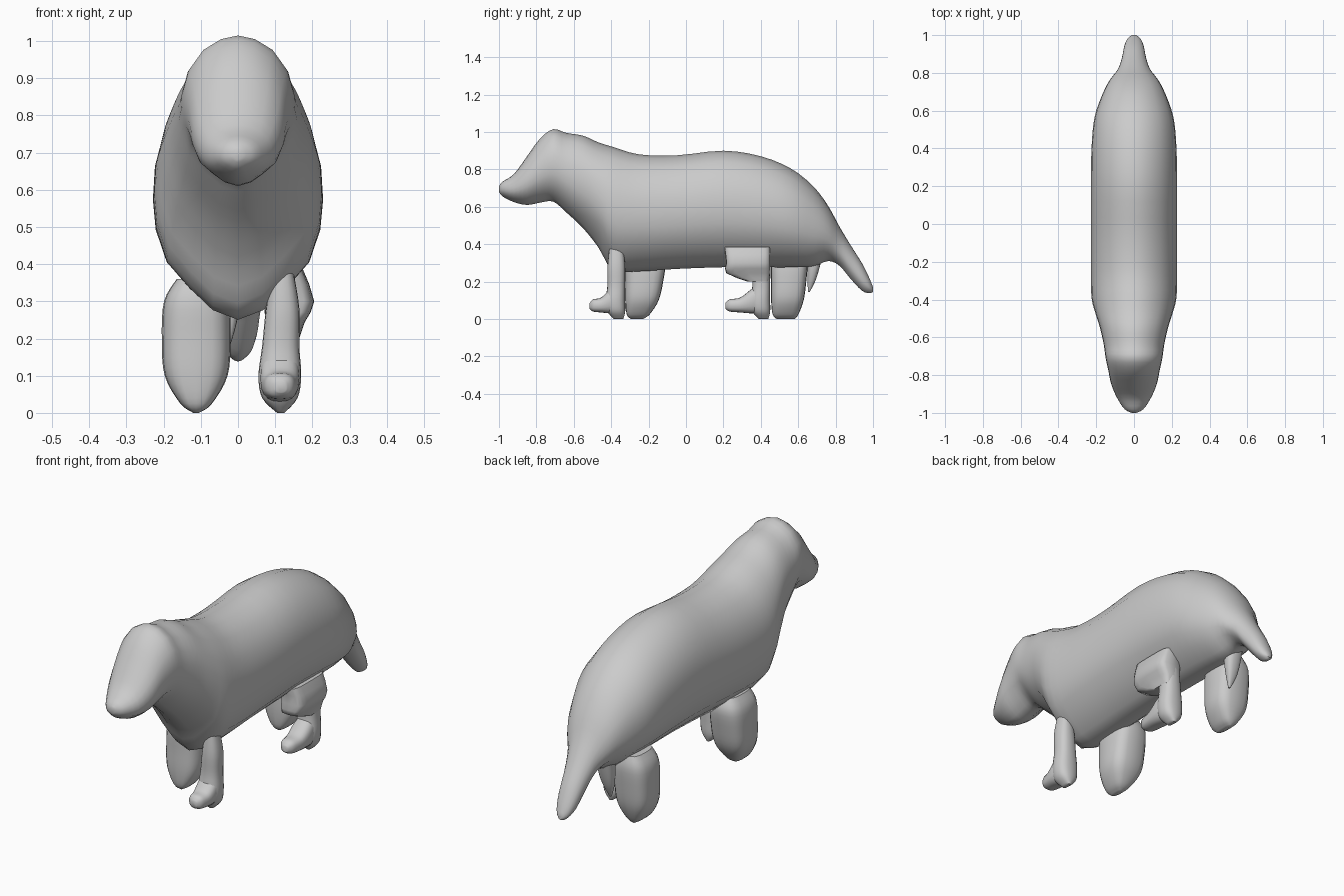
import bpy
import bmesh
import math

cube = bpy.data.objects.get("Cube")
if cube:
    bpy.data.objects.remove(cube, do_unlink=True)

# One plain grey for the whole animal
grey = bpy.data.materials.new("plain grey")
grey.use_nodes = True
grey.diffuse_color = (0.6, 0.6, 0.6, 1)
grey.node_tree.nodes["Principled BSDF"].inputs["Base Color"].default_value = grey.diffuse_color


def smooth_path(stations, steps):
    """Pass a soft curve through every station."""
    last = len(stations) - 1
    result = []
    for i in range(last):
        quad = [stations[min(max(i + k, 0), last)] for k in (-1, 0, 1, 2)]
        for s in range(steps):
            t = s / steps
            result.append([
                b + t / 2 * (c - a + t * (2 * a - 5 * b + 4 * c - d + t * (3 * (b - c) + d - a)))
                for a, b, c, d in zip(*quad)])
    result.append(stations[last])
    return result


def rounded_ring(power, sides=20):
    """Unit outline between a circle and a square."""
    ring = []
    for i in range(sides):
        angle = math.tau * i / sides
        c, s = math.cos(angle), math.sin(angle)
        ring.append((math.copysign(abs(c) ** power, c), math.copysign(abs(s) ** power, s)))
    return ring


def loft(name, axis, stations, ring, steps=4):
    """Skin sections given as (position, low u, high u, low v, high v)."""
    bm = bmesh.new()
    loops = []
    for pos, u0, u1, v0, v1 in smooth_path(stations, steps):
        loop = []
        for ru, rv in ring:
            u = (u0 + u1) / 2 + ru * (u1 - u0) / 2
            v = (v0 + v1) / 2 + rv * (v1 - v0) / 2
            loop.append(bm.verts.new((u, pos, v) if axis == "y" else (u, v, pos)))
        loops.append(loop)
    count = len(ring)
    for low, high in zip(loops, loops[1:]):
        for i in range(count):
            j = (i + 1) % count
            bm.faces.new((low[i], low[j], high[j], high[i]))
    bm.faces.new(loops[0])
    bm.faces.new(loops[-1])
    bmesh.ops.recalc_face_normals(bm, faces=bm.faces)
    mesh = bpy.data.meshes.new(name)
    bm.to_mesh(mesh)
    bm.free()
    mesh.materials.append(grey)
    obj = bpy.data.objects.new(name, mesh)
    bpy.context.collection.objects.link(obj)
    bpy.ops.object.select_all(action="DESELECT")
    obj.select_set(True)
    bpy.context.view_layer.objects.active = obj
    bpy.ops.object.shade_smooth_by_angle(angle=math.radians(50))
    return obj


# Head, trunk and tail: egg-shaped section with a keeled belly
half = [(0.3, 0.04), (0.57, 0.13), (0.84, 0.24), (0.97, 0.38), (1, 0.5),
        (0.98, 0.62), (0.88, 0.76), (0.62, 0.9), (0.3, 0.975)]
half = [(w, 2 * t - 1) for w, t in half]
egg = [(0, -1)] + half + [(0, 1)] + [(-w, v) for w, v in reversed(half)]
# (y, half width, bottom, top)
trunk = [
    (-1, 0.012, 0.68, 0.71), (-0.98, 0.05, 0.655, 0.735), (-0.92, 0.09, 0.625, 0.775),
    (-0.85, 0.12, 0.61, 0.87), (-0.78, 0.135, 0.622, 0.965), (-0.71, 0.15, 0.628, 1.015),
    (-0.64, 0.16, 0.57, 0.995), (-0.55, 0.18, 0.485, 0.98), (-0.47, 0.205, 0.385, 0.945),
    (-0.39, 0.225, 0.262, 0.92), (-0.25, 0.228, 0.255, 0.88), (-0.05, 0.228, 0.268, 0.875),
    (0.2, 0.228, 0.277, 0.9), (0.4, 0.225, 0.277, 0.87), (0.56, 0.21, 0.277, 0.805),
    (0.68, 0.17, 0.282, 0.71), (0.76, 0.13, 0.31, 0.605), (0.82, 0.085, 0.285, 0.495),
    (0.88, 0.064, 0.215, 0.395), (0.94, 0.052, 0.152, 0.3), (0.98, 0.035, 0.138, 0.22),
    (1, 0.012, 0.145, 0.17)]
loft("body_head_and_tail", "y", [(y, -w, w, b, t) for y, w, b, t in trunk], egg, 3)

# Slim left legs, with low keeled soles
slim = rounded_ring(0.8)
for name, front in (("left_front_leg", -0.42), ("left_rear_leg", 0.355)):
    back = front + 0.095
    loft(name, "z", [
        (0, 0.105, 0.125, back - 0.06, back - 0.01),
        (0.04, 0.065, 0.16, front, back),
        (0.1, 0.055, 0.17, front - 0.01, back),
        (0.18, 0.065, 0.165, front, back),
        (0.28, 0.075, 0.165, front, back),
        (0.375, 0.09, 0.15, front + 0.01, back - 0.01)], slim)

# Left feet reaching forward
for name, toe, heel in (("left_front_foot", -0.515, -0.36), ("left_rear_foot", 0.21, 0.41)):
    span = heel - toe
    loft(name, "y", [
        (toe, 0.1, 0.13, 0.055, 0.085),
        (toe + span * 0.12, 0.075, 0.15, 0.04, 0.105),
        (toe + span * 0.4, 0.065, 0.16, 0.035, 0.115),
        (toe + span * 0.7, 0.06, 0.165, 0.03, 0.16),
        (heel, 0.07, 0.16, 0.03, 0.2)], slim)

# Blocky thigh on the left rear leg
block = rounded_ring(0.45)
loft("left_rear_thigh", "z", [
    (0.2, 0.08, 0.165, 0.33, 0.44),
    (0.245, 0.075, 0.18, 0.215, 0.45),
    (0.3, 0.07, 0.205, 0.215, 0.45),
    (0.385, 0.08, 0.175, 0.205, 0.45)], block, 2)

# Thick right legs, wedge-shaped with a keeled sole
# (z, inset of each side, front inset, back inset)
wedge = [(0, 0.085, 0.03, 0.1), (0.025, 0.05, 0.008, 0.07), (0.1, 0.008, 0, 0.03),
         (0.2, 0, 0, 0.01), (0.3, 0.006, 0, 0), (0.36, 0.04, 0.02, 0.02)]
for name, front, depth, taper in (("right_front_leg", -0.325, 0.215, 1.2),
                                  ("right_rear_leg", 0.455, 0.195, 0.7)):
    loft(name, "z", [(z, -0.205 + side, -0.02 - side, front + f, front + depth - b * taper)
                     for z, side, f, b in wedge], rounded_ring(0.65))

# Small pointed tuft under the tail
loft("rear_tuft", "z", [
    (0.145, -0.045, -0.035, 0.652, 0.662),
    (0.2, -0.065, -0.015, 0.65, 0.69),
    (0.26, -0.075, 0, 0.65, 0.71),
    (0.34, -0.08, 0.01, 0.65, 0.73)], slim)
